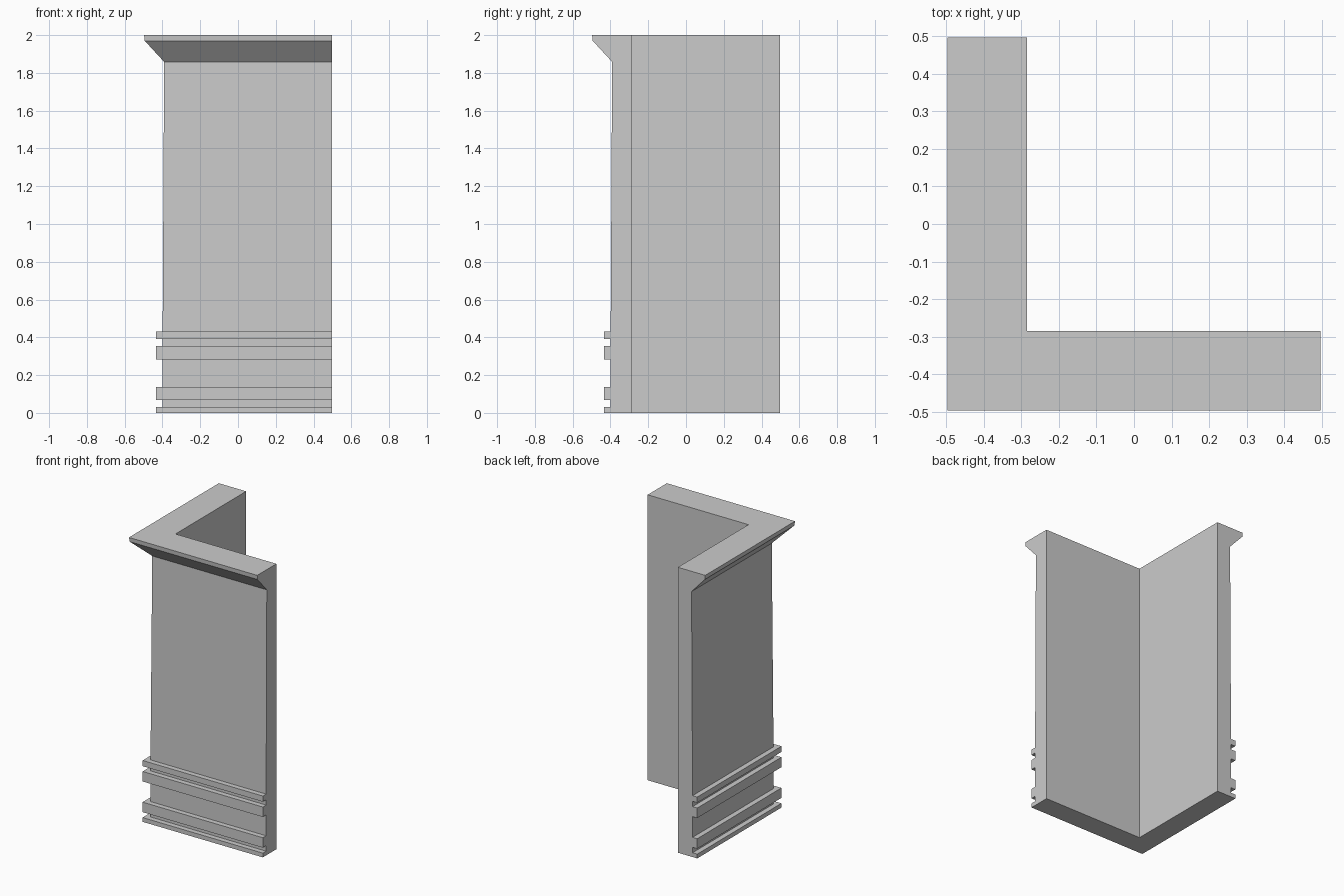
import bpy
import bmesh

# Remove the default cube only
cube = bpy.data.objects.get("Cube")
if cube:
    bpy.data.objects.remove(cube, do_unlink=True)

# Plain grey stone colour
stone = bpy.data.materials.new("grey_stone")
stone.use_nodes = True
grey = (0.6, 0.6, 0.6, 1.0)
stone.diffuse_color = grey
stone.node_tree.nodes["Principled BSDF"].inputs["Base Color"].default_value = grey

# Distances of each surface from the centre, towards the outer sides
END = 0.497
INNER, WALL, WALL_TOP, BAND, CORNICE = 0.285, 0.399, 0.391, 0.435, 0.494

# Cross-section: flat back, four bands at the foot, tapered wall, cornice
profile = [(INNER, 0)]
bands = [(0, 0.03), (0.068, 0.138), (0.283, 0.353), (0.39, 0.43)]
for low, high in bands:
    if low > 0:
        profile.append((WALL, low))
    profile += [(BAND, low), (BAND, high), (WALL, high)]
profile += [(WALL_TOP, 1.858), (CORNICE, 1.97), (END, 2), (INNER, 2)]


def sweep_corner(name, section, end, material):
    """Carry a section along an L-shaped path with a mitred corner."""
    bm = bmesh.new()
    rings = [
        [bm.verts.new((end, -d, z)) for d, z in section],
        [bm.verts.new((-d, -d, z)) for d, z in section],
        [bm.verts.new((-d, end, z)) for d, z in section],
    ]
    count = len(section)
    for a, b in zip(rings, rings[1:]):
        for i in range(count):
            j = (i + 1) % count
            bm.faces.new((a[i], a[j], b[j], b[i]))
    # End caps
    bm.faces.new(rings[0])
    bm.faces.new(rings[-1])
    bmesh.ops.recalc_face_normals(bm, faces=bm.faces[:])
    mesh = bpy.data.meshes.new(name)
    bm.to_mesh(mesh)
    bm.free()
    mesh.materials.append(material)
    obj = bpy.data.objects.new(name, mesh)
    bpy.context.collection.objects.link(obj)
    return obj


sweep_corner("corner_wall", profile, END, stone)
